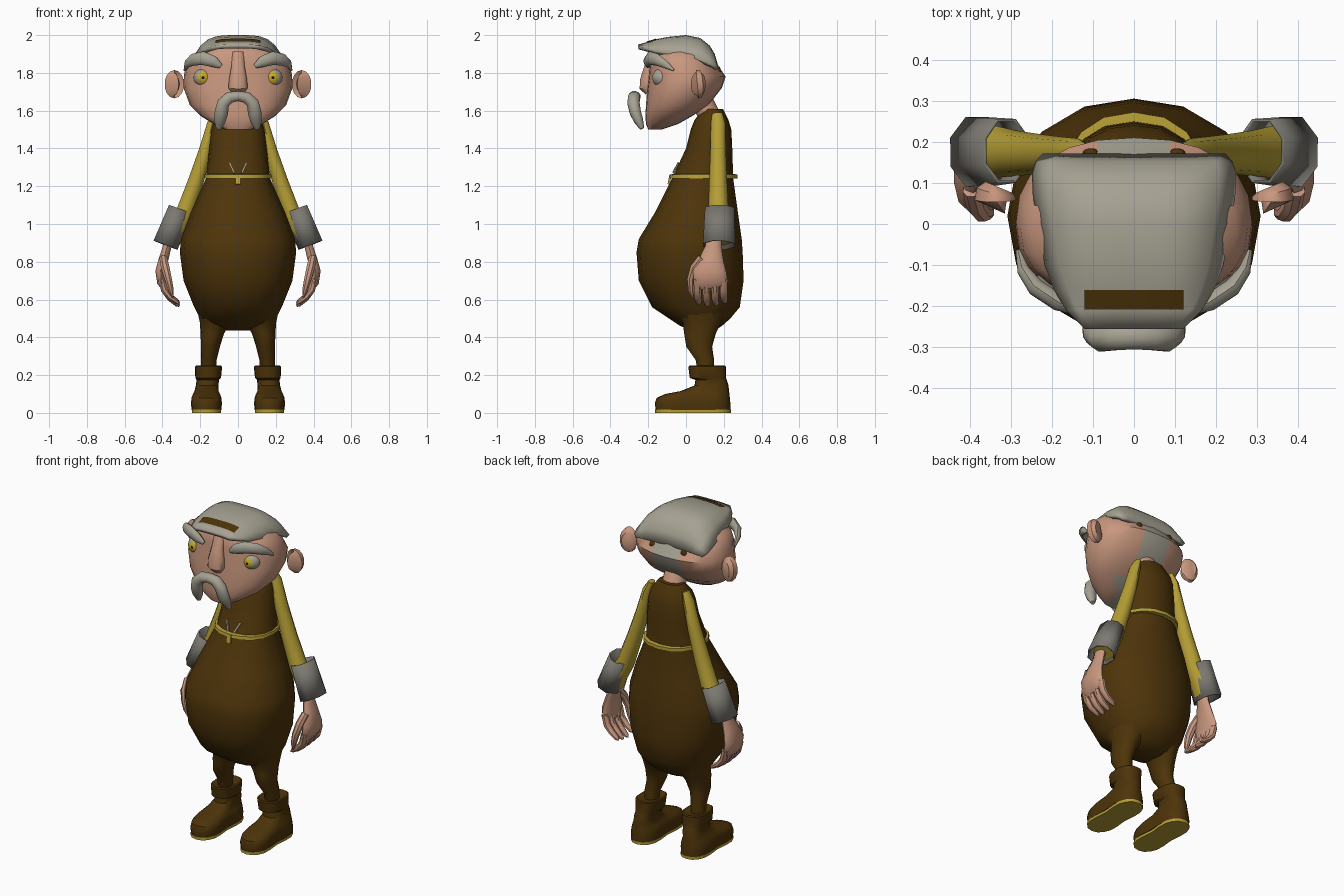
import bpy, bmesh, math
from mathutils import Vector, Matrix


def material(name, rgb):
    m = bpy.data.materials.new(name)
    m.diffuse_color = (*rgb, 1)
    return m


BROWN = material("brown cloth", (0.075, 0.034, 0.003))
YELLOW = material("mustard", (0.46, 0.34, 0.035))
SKIN = material("skin", (0.58, 0.31, 0.21))
HAIR = material("grey hair", (0.38, 0.36, 0.29))
CUFF = material("dark grey", (0.20, 0.19, 0.165))
IRIS = material("bright yellow", (0.60, 0.42, 0.015))
PUPIL = material("black", (0.01, 0.008, 0.005))


def finish(name, bm, *mats):
    bmesh.ops.recalc_face_normals(bm, faces=bm.faces)
    me = bpy.data.meshes.new(name)
    bm.to_mesh(me)
    bm.free()
    for m in mats:
        me.materials.append(m)
    ob = bpy.data.objects.new(name, me)
    bpy.context.collection.objects.link(ob)
    return ob


def loft(name, rings, *mats, cap=True):
    """Skin closed rings of points."""
    bm = bmesh.new()
    vs = [[bm.verts.new(p) for p in r] for r in rings]
    n = len(vs[0])
    for a, b in zip(vs, vs[1:]):
        for i in range(n):
            j = (i + 1) % n
            bm.faces.new((a[i], a[j], b[j], b[i]))
    if cap:
        bm.faces.new(vs[0])
        bm.faces.new(vs[-1])
    return finish(name, bm, *mats)


def oval(z, hw, yf, yb, cx=0, n=16, e=2.0, waist=0.0):
    """Horizontal superellipse ring given half width and front/back y."""
    pts = []
    for i in range(n):
        a = 2 * math.pi * i / n
        c, s = math.cos(a), math.sin(a)
        x = math.copysign(abs(c) ** (2 / e), c) * hw * (1 - waist * math.exp(-(s / 0.4) ** 2))
        y = math.copysign(abs(s) ** (2 / e), s) * (yb - yf) / 2
        pts.append((cx + x, (yf + yb) / 2 + y, z))
    return pts


def tube(name, pts, radii, ref, mat, n=10, cap=True):
    """Oval tube along a path; radii = (across, along ref)."""
    P = [Vector(p) for p in pts]
    rings = []
    for k, p in enumerate(P):
        t = (P[min(k + 1, len(P) - 1)] - P[max(k - 1, 0)]).normalized()
        v = Vector(ref)
        v = (v - t * v.dot(t)).normalized()
        u = t.cross(v)
        a, b = radii[k]
        rings.append([p + u * a * math.cos(w) + v * b * math.sin(w)
                      for w in (2 * math.pi * (i + 0.5) / n for i in range(n))])
    return loft(name, rings, mat, cap=cap)


def ball(name, loc, scale, *mats, seg=16):
    bm = bmesh.new()
    bmesh.ops.create_uvsphere(bm, u_segments=seg, v_segments=seg, radius=1)
    bm.transform(Matrix.Translation(loc) @ Matrix.Diagonal((*scale, 1)) @ Matrix.Rotation(math.pi / 2, 4, 'X'))
    return finish(name, bm, *mats)


# Pear-shaped robe
BODY = [(0.435, .09, .04, .15), (0.46, .165, -.03, .19), (0.50, .20, -.09, .235), (0.56, .232, -.18, .285),
        (0.70, .288, -.25, .305), (0.85, .308, -.262, .30), (0.92, .302, -.25, .295), (1.06, .25, -.165, .275),
        (1.24, .17, -.075, .25), (1.40, .152, .0, .245), (1.50, .14, .025, .24), (1.55, .125, .045, .225),
        (1.61, .075, .09, .195)]
loft("robe", [oval(*r, e=2.2) for r in BODY], BROWN)

# Belt with buckle and clasps
loft("belt", [oval(z, w, f, b, e=2.2) for z, w, f, b in
              ((1.24, .168, -.07, .25), (1.242, .178, -.088, .272), (1.262, .176, -.085, .272), (1.266, .16, -.06, .24))], YELLOW)
tube("belt_buckle", [(0, -.082, 1.26), (0, -.092, 1.21)], [(.02, .008)] * 2, (0, 1, 0), YELLOW, n=4)

# Neck
tube("neck", [(0, .14, 1.54), (0, .10, 1.62), (0, .06, 1.70)], [(.07, .06)] * 3, (0, 1, 0), SKIN, n=12)

# Head, with a grey nape stripe and grey underside of the chin
HEAD = [(1.50, .07, -.20, -.13), (1.53, .13, -.212, -.04), (1.57, .195, -.215, .03), (1.63, .255, -.212, .12),
        (1.72, .288, -.205, .19), (1.78, .287, -.198, .21), (1.84, .276, -.192, .17), (1.89, .25, -.188, .145),
        (1.935, .18, -.16, .10), (1.96, .10, -.10, .06)]
head = loft("head", [oval(*r, n=24, e=2.3) for r in HEAD], SKIN, HAIR)
for f in head.data.polygons:
    c = f.center
    nape = abs(c.x) < .05 and c.y > 0 and c.z > 1.56
    if nape or c.z < 1.505 or (c.z < 1.56 and c.y > -.09 and abs(c.x) < .12):
        f.material_index = 1

# Swept hair cap: rows of (y, half width, middle z, edge z)
HAIRROWS = [(-.255, .12, 1.95, 1.945), (-.21, .165, 1.962, 1.93), (-.16, .195, 1.978, 1.915), (-.10, .217, 1.99, 1.905),
            (0, .235, 2.0, 1.89), (.075, .247, 1.985, 1.87), (.125, .248, 1.945, 1.85), (.152, .24, 1.90, 1.84),
            (.172, .222, 1.832, 1.825)]


def sheet(name, rows, mat, m=12, lift=0.0):
    bm = bmesh.new()
    g = []
    for y, w, zc, ze in rows:
        us = [2 * i / m - 1 for i in range(m + 1)]
        g.append([bm.verts.new((w * u, y, zc - (zc - ze) * abs(u) ** 4 + lift)) for u in us])
    for a, b in zip(g, g[1:]):
        for i in range(m):
            bm.faces.new((a[i], a[i + 1], b[i + 1], b[i]))
    return finish(name, bm, mat)


hair = sheet("hair", HAIRROWS, HAIR)
if hair.data.polygons[40].normal.z < 0:
    hair.data.flip_normals()
sol = hair.modifiers.new("thickness", 'SOLIDIFY')
sol.thickness = 0.022
sol.offset = -1
# Brown mark on the front of the hair
sheet("hair_mark", [(-.208, .12, 1.963, 1.954), (-.16, .12, 1.978, 1.969)], BROWN, m=8, lift=.003)

# Nose and moustache
tube("nose", [(0, -.175, 1.91), (0, -.195, 1.83), (0, -.208, 1.76), (0, -.21, 1.72), (0, -.20, 1.69)],
     [(.03, .015), (.037, .027), (.05, .037), (.052, .037), (.03, .015)], (0, 1, 0), SKIN, n=12)
half = [(.045, -.275, 1.67), (.078, -.278, 1.64), (.088, -.268, 1.59), (.096, -.25, 1.545), (.102, -.232, 1.505)]
halfr = [(.032, .033), (.034, .033), (.037, .031), (.031, .025), (.014, .012)]
tube("moustache", [(-x, y, z) for x, y, z in half[::-1]] + [(0, -.273, 1.677)] + half,
     halfr[::-1] + [(.027, .033)] + halfr, (0, 1, 0), HAIR, n=12)

for s, side in ((-1, "right"), (1, "left")):
    def M(pts):
        return [(s * x, y, z) for x, y, z in pts]

    # Eye: grey ball, yellow iris, dark pupil
    eye = ball(side + "_eye", (s * .185, -.128, 1.775), (.05, .05, .05), HAIR, IRIS, PUPIL, seg=20)
    for f in eye.data.polygons:
        d = -f.normal.y
        f.material_index = 2 if d > .98 else 1 if d > .8 else 0

    # Eyebrow
    tube(side + "_eyebrow", M([(.09, -.20, 1.835), (.13, -.205, 1.86), (.185, -.19, 1.878), (.238, -.155, 1.87),
                               (.268, -.115, 1.848), (.282, -.065, 1.815)]),
         [(.01, .012), (.02, .03), (.022, .036), (.022, .032), (.016, .022), (.006, .006)], (0, 0, 1), HAIR)

    # Ear: thin disc with a hollow front
    tube(side + "_ear", M([(.33, .09, 1.742), (.335, .078, 1.742), (.337, .06, 1.74), (.335, .056, 1.74), (.325, .068, 1.74)]),
         [(.035, .05), (.05, .07), (.052, .075), (.038, .058), (.02, .035)], (0, 0, 1), SKIN, n=14)

    # Brown tie below the back of the hair
    ball(side + "_hair_tie", (s * .105, .172, 1.815), (.02, .012, .02), BROWN, seg=8)

    # Chest clasp
    tube(side + "_clasp", M([(.045, -.04, 1.325), (.02, -.068, 1.27)]), [(.007, .006)] * 2, (0, 1, 0), HAIR, n=4)

    # Sleeve (lining the cuff) and cuff
    tube(side + "_sleeve", M([(.115, .165, 1.585), (.137, .17, 1.53), (.175, .17, 1.38), (.225, .17, 1.22),
                              (.285, .172, 1.05), (.33, .175, .97), (.36, .175, .91)]),
         [(.015, .028), (.028, .038), (.037, .042), (.044, .048), (.05, .055), (.053, .062), (.058, .072)],
         (0, 1, 0), YELLOW)
    cuff = tube(side + "_cuff", M([(.31, .178, 1.08), (.383, .175, .888)]), [(.064, .084), (.074, .092)],
                (0, 1, 0), CUFF, n=8, cap=False)
    sol = cuff.modifiers.new("thickness", 'SOLIDIFY')
    sol.thickness = .008

    # Hand with four fingers and a thumb
    tube(side + "_palm", M([(.36, .15, .96), (.375, .145, .88), (.395, .135, .81), (.41, .125, .75), (.405, .13, .69), (.395, .135, .665)]),
         [(.024, .04), (.024, .043), (.027, .065), (.029, .088), (.024, .09), (.014, .08)], (0, 1, 0), SKIN)
    for i in range(4):
        y = .062 + .046 * i
        up = .012 * abs(i - 1.3)
        tube(f"{side}_finger_{i + 1}", M([(.405, y, .71), (.39, y, .65), (.36, y, .605 + up / 2), (.322, y + .005, .57 + up), (.31, y + .005, .56 + up)]),
             [(.02, .023), (.019, .022), (.017, .02), (.013, .016), (.004, .005)], (0, 1, 0), SKIN, n=8)
    tube(side + "_thumb", M([(.395, .085, .82), (.385, .045, .77), (.37, .026, .71), (.355, .028, .65), (.345, .035, .61)]),
         [(.022, .025), (.024, .025), (.021, .022), (.016, .018), (.005, .005)], (0, 1, 0), SKIN, n=8)

    # Trouser leg
    loft(side + "_leg", [oval(*r, n=14) for r in
         ((.56, .11, -.10, .235, s * .11), (.48, .082, -.02, .19, s * .12), (.42, .062, -.012, .16, s * .136),
          (.35, .05, .0, .14, s * .146), (.28, .042, .05, .15, s * .155), (.22, .04, .06, .15, s * .157))], BROWN)

    # Boot and sole
    bx = s * .167
    loft(side + "_boot", [oval(z, w, f, b, c, n=20, e=2.4, waist=k) for z, w, f, b, c, k in
         ((.016, .092, -.16, .235, bx, .2), (.05, .095, -.165, .235, bx, .18), (.08, .09, -.155, .232, bx, .15),
          (.10, .08, -.11, .23, bx, .12), (.115, .067, -.03, .228, bx, .05), (.145, .06, .045, .225, s * .163, 0),
          (.175, .059, .05, .215, s * .16, 0), (.185, .068, .02, .212, s * .158, 0), (.245, .072, .012, .212, s * .156, 0),
          (.25, .066, .02, .205, s * .156, 0), (.24, .045, .04, .17, s * .156, 0))], BROWN)
    loft(side + "_sole", [oval(z, .093, -.163, .237, bx, n=20, e=2.4, waist=.25) for z in (0, .017)], YELLOW)

# Smooth shading with sharp edges kept
for ob in bpy.context.scene.objects:
    ob.select_set(True)
    bpy.context.view_layer.objects.active = ob
bpy.ops.object.shade_smooth_by_angle(angle=math.radians(40))
